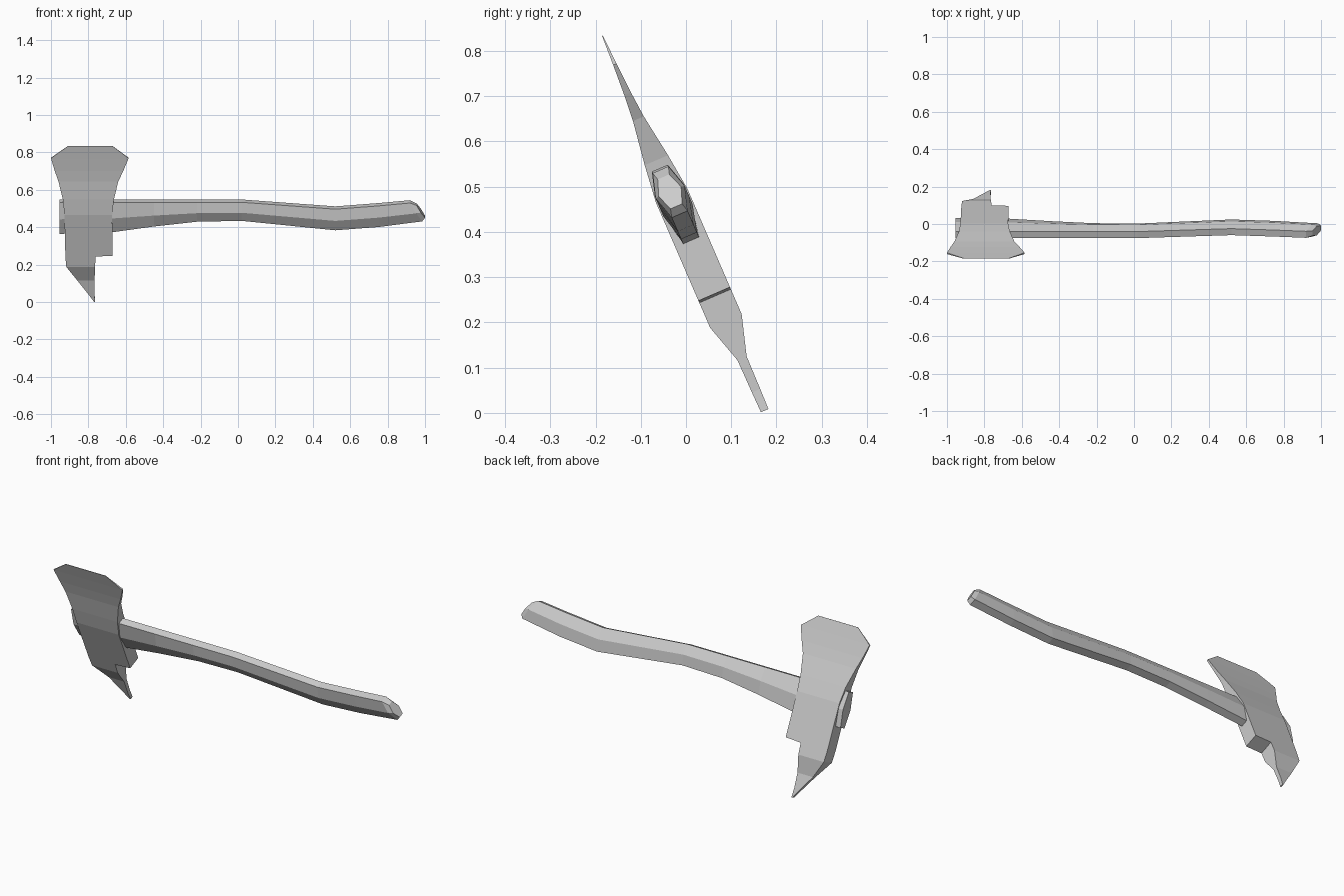
import bpy, bmesh, math

if "Cube" in bpy.data.objects:
    bpy.data.objects.remove(bpy.data.objects["Cube"])

TILT = math.radians(23.4)   # the axe leans back about its handle


def loft(name, rings):
    """Skin a list of equal-sized rings and cap both ends."""
    bm = bmesh.new()
    loops = [[bm.verts.new(p) for p in ring] for ring in rings]
    n = len(loops[0])
    for a, b in zip(loops, loops[1:]):
        for i in range(n):
            j = (i + 1) % n
            bm.faces.new((a[i], a[j], b[j], b[i]))
    bm.faces.new(loops[0][::-1])
    bm.faces.new(loops[-1])
    bmesh.ops.recalc_face_normals(bm, faces=bm.faces)
    mesh = bpy.data.meshes.new(name)
    bm.to_mesh(mesh)
    bm.free()
    obj = bpy.data.objects.new(name, mesh)
    bpy.context.collection.objects.link(obj)
    obj.rotation_euler.x = TILT
    obj.location.z = 0.407
    return obj


def hex_ring(x_top, x_bot, top, bot, flat, wide):
    """Hexagon with flat top and bottom and pointed sides; may be slanted in x."""
    xm, zm = (x_top + x_bot) / 2, (top + bot) / 2
    return [(x_top, -flat, top), (x_top, flat, top), (xm, wide, zm),
            (x_bot, flat, bot), (x_bot, -flat, bot), (xm, -wide, zm)]


# Axe head: height, left x, right x, half thickness (blade edge down to pick tip)
head_rows = [
    (.465, -.910, -.670, .001),
    (.396, -1.00, -.585, .004),
    (.325, -.980, -.613, .008),
    (.265, -.960, -.640, .013),
    (.165, -.936, -.664, .028),
    (.080, -.928, -.673, .038),
    (-.157, -.923, -.670, .038),
    (-.162, -.923, -.762, .038),   # step behind the pick
    (-.222, -.918, -.764, .038),
    (-.312, -.860, -.767, .011),
    (-.390, -.803, -.768, .010),
    (-.438, -.770, -.764, .009),
]
loft("axe_head", [[(l, -t, z), (r, -t, z), (r, t, z), (l, t, z)]
                  for z, l, r, t in head_rows])

# Handle: x, top, bottom of each upright section
handle_rows = [(-.955, .146, -.038), (-.67, .146, -.028), (-.45, .146, .005),
               (-.22, .146, .033), (.02, .146, .038), (.52, .106, -.017),
               (.75, .125, .002)]
rings = [hex_ring(x, x, t, b, .019, .035) for x, t, b in handle_rows]
# Slanted grip end with a chamfered cap
rings.append(hex_ring(.92, .985, .142, .035, .019, .035))
rings.append(hex_ring(.955, 1.0, .125, .054, .014, .027))
loft("handle", rings)
